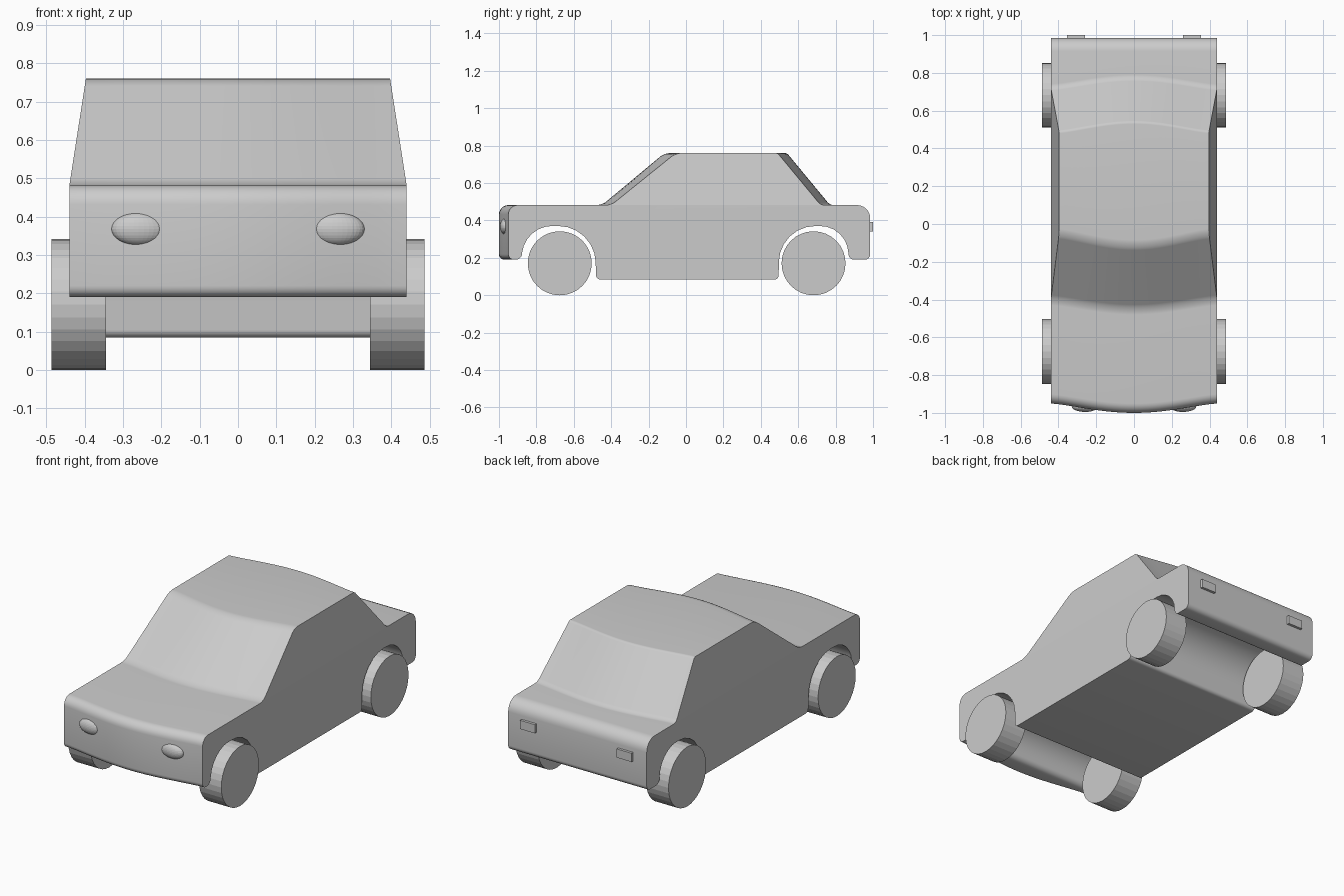
import bpy, bmesh, math
from mathutils import Vector

old = bpy.data.objects.get("Cube")
if old:
    bpy.data.objects.remove(old, do_unlink=True)

GREY = (0.6, 0.6, 0.6, 1)
paint = bpy.data.materials.new("light grey")
paint.use_nodes = True
paint.diffuse_color = GREY
paint.node_tree.nodes["Principled BSDF"].inputs["Base Color"].default_value = GREY


def finish(obj, name, smooth=False):
    obj.name = name
    obj.data.materials.clear()
    obj.data.materials.append(paint)
    if smooth:
        bpy.ops.object.select_all(action="DESELECT")
        obj.select_set(True)
        bpy.context.view_layer.objects.active = obj
        bpy.ops.object.shade_smooth_by_angle(angle=math.radians(30))
    return obj


# Side profile corners: y at the flank, z, outward bow at the centre line, rounding
BELT = 0.482
corners = [
    (-0.95, 0.19, -0.05, 0.03),      # nose bottom
    (-0.95, BELT, -0.05, 0.05),      # nose top
    (-0.40, BELT, -0.05, 0.03),      # windscreen base
    (-0.055, 0.76, -0.06, 0.03),     # roof front
    (0.49, 0.76, 0.05, 0.01),        # roof rear
    (0.72, BELT, 0.05, 0.02),        # rear window base
    (0.985, BELT, 0, 0.07),          # tail top
    (0.985, 0.19, 0, 0.03),          # tail bottom
    (0.87, 0.19, 0, 0.03),           # rear arch
    (0.86, 0.37, 0, 0.14),
    (0.50, 0.37, 0, 0.19),
    (0.495, 0.085, 0, 0.02),         # sill
    (-0.48, 0.085, 0, 0.02),
    (-0.49, 0.37, 0, 0.19),          # front arch
    (-0.86, 0.37, 0, 0.14),
    (-0.88, 0.19, 0, 0.03),
]
STEPS = 6


def rounded_profile(pts):
    """Replace every corner by an arc of STEPS segments."""
    out = []
    for i, (y, z, bow, r) in enumerate(pts):
        c = Vector((y, z))
        a = c + (Vector(pts[i - 1][:2]) - c).normalized() * r
        b = c + (Vector(pts[(i + 1) % len(pts)][:2]) - c).normalized() * r
        for k in range(STEPS + 1):
            t = k / STEPS
            wa, wc, wb = (1 - t) ** 2, 1.414 * t * (1 - t), t * t
            p = (a * wa + c * wc + b * wb) / (wa + wc + wb)
            out.append((p.x, p.y, bow))
    return out


def build_body():
    profile = rounded_profile(corners)
    n, columns = len(profile), 24
    bm = bmesh.new()
    rings = []
    for j in range(columns + 1):
        u = 2 * j / columns - 1
        curve = max(0, math.cos(u * math.pi / 2)) ** 1.3
        ring = []
        for y, z, bow in profile:
            half = 0.44 - 0.155 * max(0, z - BELT)      # cabin leans inwards
            ring.append(bm.verts.new((u * half, y + bow * curve, z)))
        rings.append(ring)
    for left, right in zip(rings, rings[1:]):
        for i in range(n):
            k = (i + 1) % n
            bm.faces.new((left[i], left[k], right[k], right[i]))
    # Flanks: the upright body side and the leaning cabin side
    first, last = 2 * (STEPS + 1), 6 * (STEPS + 1) - 1
    for ring in (rings[0], rings[-1]):
        bm.faces.new(ring[first:last + 1])
        bm.faces.new(ring[:first + 1] + ring[last:])
    bmesh.ops.recalc_face_normals(bm, faces=bm.faces)
    mesh = bpy.data.meshes.new("body")
    bm.to_mesh(mesh)
    bm.free()
    obj = bpy.data.objects.new("body", mesh)
    bpy.context.collection.objects.link(obj)
    finish(obj, "body", smooth=True)


build_body()

for side, sx in (("left", 1), ("right", -1)):
    # Wheels
    for end, y in (("front", -0.675), ("rear", 0.682)):
        bpy.ops.mesh.primitive_cylinder_add(
            vertices=32, radius=0.171, depth=0.142,
            location=(sx * 0.415, y, 0.171), rotation=(0, math.pi / 2, 0))
        finish(bpy.context.object, f"{end}_{side}_wheel")
    # Oval headlights
    bpy.ops.mesh.primitive_uv_sphere_add(
        segments=32, ring_count=16, radius=1, location=(sx * 0.259, -0.965, 0.368))
    lamp = bpy.context.object
    lamp.scale = (0.071, 0.03, 0.043)
    finish(lamp, f"{side}_headlight")
    # Rectangular tail lights
    bpy.ops.mesh.primitive_cube_add(size=1, location=(sx * 0.307, 0.985, 0.366))
    lamp = bpy.context.object
    lamp.scale = (0.095, 0.03, 0.05)
    finish(lamp, f"{side}_tail_light")
